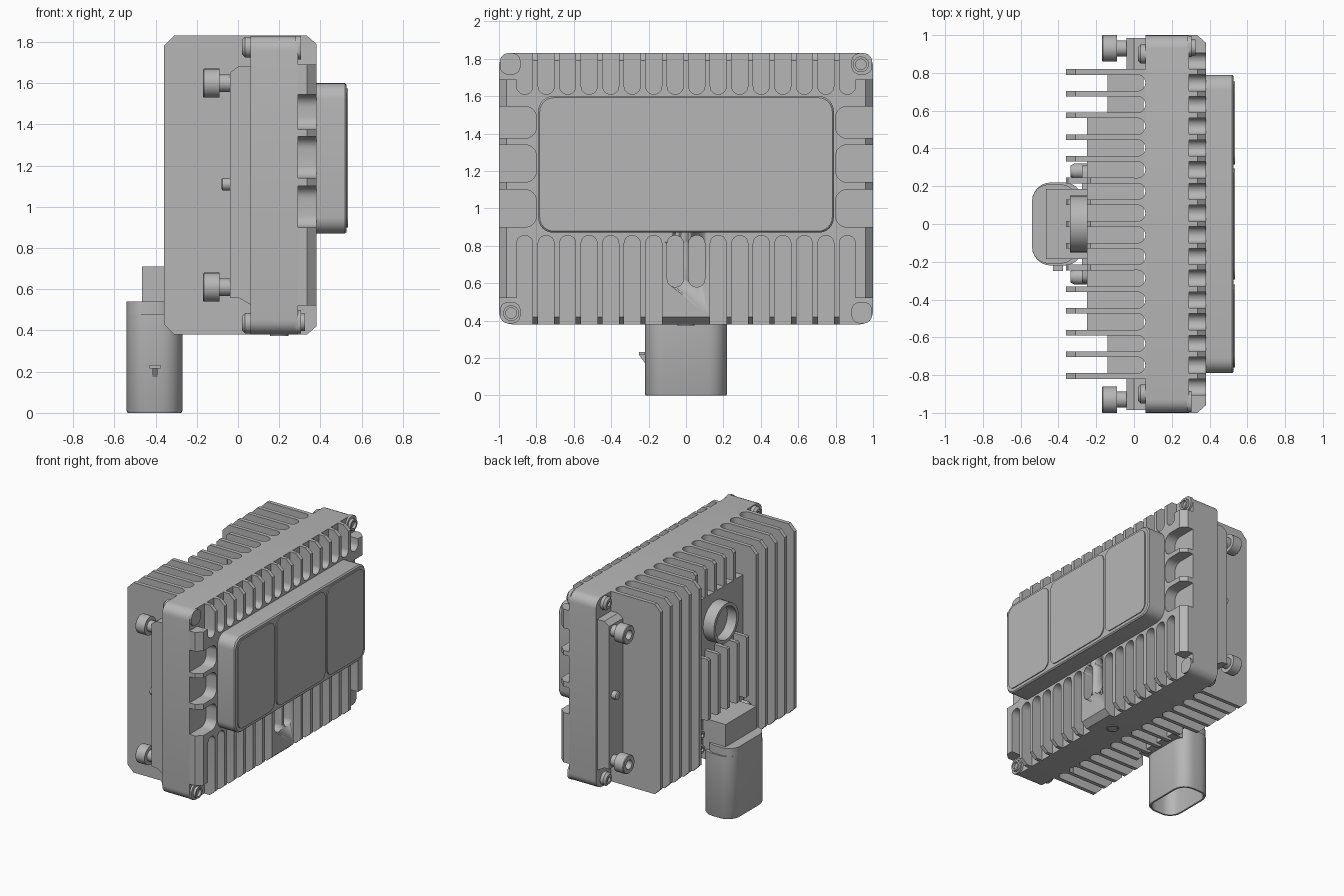
import bpy, bmesh
from math import cos, sin, pi, radians
from mathutils import Vector

if "Cube" in bpy.data.objects:
    bpy.data.objects.remove(bpy.data.objects["Cube"], do_unlink=True)

grey = bpy.data.materials.new("housing_grey")
grey.use_nodes = True
COLOUR = (0.47, 0.47, 0.47, 1)
grey.diffuse_color = COLOUR
grey.node_tree.nodes["Principled BSDF"].inputs["Base Color"].default_value = COLOUR


def place(axis, u, v, p):
    return {"x": (p, u, v), "y": (u, p, v), "z": (u, v, p)}[axis]


def loft(name, axis, loops):
    """Skin a list of (outline, position along axis) and cap both ends."""
    bm = bmesh.new()
    rings = [[bm.verts.new(place(axis, u, v, p)) for u, v in pts] for pts, p in loops]
    n = len(rings[0])
    for a, b in zip(rings, rings[1:]):
        for i in range(n):
            j = (i + 1) % n
            bm.faces.new((a[i], a[j], b[j], b[i]))
    bm.faces.new(rings[0])
    bm.faces.new(rings[-1])
    bmesh.ops.recalc_face_normals(bm, faces=bm.faces)
    mesh = bpy.data.meshes.new(name)
    bm.to_mesh(mesh)
    bm.free()
    mesh.materials.append(grey)
    ob = bpy.data.objects.new(name, mesh)
    bpy.context.collection.objects.link(ob)
    bpy.ops.object.select_all(action="DESELECT")
    ob.select_set(True)
    bpy.context.view_layer.objects.active = ob
    bpy.ops.object.shade_smooth_by_angle(angle=radians(32))
    return ob


def prism(name, axis, pts, a, b):
    return loft(name, axis, [(pts, a), (pts, b)])


def arc(c, d0, d1, r, steps=6):
    return [c + (d0 * cos(t) + d1 * sin(t)) * r
            for t in (pi / 2 * i / steps for i in range(steps + 1))]


def rrect(u0, u1, v0, v1, r):
    X, Y = Vector((1, 0)), Vector((0, 1))
    return (arc(Vector((u1 - r, v1 - r)), X, Y, r) + arc(Vector((u0 + r, v1 - r)), Y, -X, r)
            + arc(Vector((u0 + r, v0 + r)), -X, -Y, r) + arc(Vector((u1 - r, v0 + r)), -Y, X, r))


def rect(u0, u1, v0, v1):
    return [(u0, v0), (u1, v0), (u1, v1), (u0, v1)]


def turned(name, axis, u, v, profile, sides=32):
    circle = [(cos(2 * pi * i / sides), sin(2 * pi * i / sides)) for i in range(sides)]
    return loft(name, axis, [([(u + c * r, v + s * r) for c, s in circle], p) for r, p in profile])


def notch(mid, along, inward, half, depth, r):
    """Round-ended slot cut into an outline, walked in the 'along' direction."""
    mid, along, inward = Vector(mid), Vector(along), Vector(inward)
    base = mid + inward * (depth - r)
    side = along * (half - r)
    return ([mid - along * half] + arc(base - side, -along, inward, r)
            + arc(base + side, inward, along, r) + [mid + along * half])


PITCH, BOT, TOP = 0.115, 0.38, 1.83
RIGHT, UP = Vector((1, 0)), Vector((0, 1))
slots = [(k + 0.5) * PITCH for k in range(-8, 8)]

# Main slab
prism("main_slab", "x", rrect(-1, 1, BOT, TOP, 0.07), 0.06, 0.29)

# Front finned layer: one outline with notches along all four sides
outline = [Vector((-1, BOT))]
for y in slots:
    if abs(y) > PITCH:
        outline += notch((y, BOT), RIGHT, UP, 0.043, 0.475, 0.042)
outline.append(Vector((1, BOT)))
side_slots = [(1.0, 0.1), (1.24, 0.1), (1.46, 0.085)]
for z, half in side_slots:
    outline += notch((1, z), UP, -RIGHT, half, 0.2, 0.06)
outline.append(Vector((1, TOP)))
for y in reversed(slots):
    outline += notch((y, TOP), -RIGHT, -UP, 0.043, 0.22, 0.042)
outline.append(Vector((-1, TOP)))
for z, half in reversed(side_slots):
    outline += notch((-1, z), -UP, RIGHT, half, 0.2, 0.06)
# corner recesses, then chamfered fin ends
outline = [(y, min(max(z, 0.52), 1.69) if abs(y) > 0.9 else z) for y, z in outline]
C = 0.04
chamfered = [(min(max(y, C - 1), 1 - C), min(max(z, BOT + C), TOP - C)) for y, z in outline]
front_fins = loft("front_fins", "x", [(outline, 0.285), (outline, 0.335), (chamfered, 0.38)])

# Two closed slots low in the middle
for y in (-PITCH / 2, PITCH / 2):
    cutter = prism("slot_cutter", "x", rrect(y - 0.043, y + 0.043, 0.58, 0.855, 0.042), 0.2, 0.5)
    cutter.hide_render = True
    mod = front_fins.modifiers.new("slot", "BOOLEAN")
    mod.operation, mod.object, mod.solver = "DIFFERENCE", cutter, "EXACT"
    bpy.context.view_layer.objects.active = front_fins
    bpy.ops.object.modifier_apply(modifier=mod.name)
    bpy.data.objects.remove(cutter, do_unlink=True)

# Corner pads, with screw sockets on two opposite corners
for sy in (-1, 1):
    for z0, z1 in ((BOT, 0.5), (1.71, TOP)):
        y0, y1 = sorted((sy * 0.885, sy * 0.995))
        prism("corner_pad", "x", rrect(y0, y1, z0 + 0.005, z1, 0.045), 0.28, 0.305)
    z = 1.77 if sy > 0 else 0.44
    turned("corner_socket", "x", sy * 0.935, z,
           [(0.042, 0.28), (0.042, 0.325), (0.028, 0.325), (0.028, 0.295)])

# Raised front cover with three window plates
cover = rrect(-0.79, 0.79, 0.87, 1.6, 0.08)
cover_face = rrect(-0.782, 0.782, 0.878, 1.592, 0.075)
loft("front_cover", "x", [(cover, 0.37), (cover, 0.518), (cover_face, 0.527)])
for y0, y1 in ((-0.76, -0.32), (-0.295, 0.295), (0.315, 0.755)):
    prism("window_plate", "x", rrect(y0, y1, 0.9, 1.575, 0.06), 0.525, 0.534)

# Rear cooling base with round-bottomed channels
comb = [Vector((0.07, -0.82)), Vector((-0.04, -0.82))]
for y in slots[1:-1]:
    comb += notch((-0.04, y), UP, RIGHT, 0.043, 0.1, 0.042)
comb += [Vector((-0.04, 0.82)), Vector((0.07, 0.82))]
prism("rear_channel_base", "z", comb, BOT, TOP)


def fin(name, y, x, z0, z1, c):
    prism(name, "y", [(0, z0), (x + c, z0), (x, z0 + c), (x, z1 - c), (x + c, z1), (0, z1)],
          y - 0.015, y + 0.015)


# Rear fins: tall outside, shallow around the vent, short ones below it
for k in range(-7, 8):
    if abs(k) > 2:
        fin("rear_fin", k * PITCH, -0.36, BOT, TOP, 0.05)
    else:
        fin("shallow_fin", k * PITCH, -0.25, BOT, TOP, 0.02)
        fin("short_fin", k * PITCH, -0.36, 0.73, 1.2, 0.01)
prism("centre_infill", "x", rect(-0.58, 0.58, 0.6, 1.6), -0.25, 0.05)
prism("outer_infill", "x", rect(-0.81, 0.81, 0.75, 1.45), -0.14, 0.05)

# Round vent on the back
turned("vent_ring", "x", 0, 1.38,
       [(0.15, -0.2), (0.15, -0.34), (0.125, -0.34), (0.125, -0.262)], 40)

# Side flanges with mounting bolts, pegs and corner screws
for sy in (-1, 1):
    y0, y1 = sorted((sy * 0.8, sy * 0.985))
    prism("side_flange", "y", [(0.07, 0.52), (0.0, 0.56), (-0.04, 0.56),
                               (-0.04, 1.65), (0.0, 1.68), (0.07, 1.68)], y0, y1)
    for z in (0.61, 1.6):
        turned("mounting_bolt", "x", sy * 0.93, z,
               [(0.042, -0.03), (0.042, -0.09), (0.07, -0.09), (0.07, -0.165), (0.065, -0.17),
                (0.035, -0.17), (0.035, -0.12)])
    turned("locating_peg", "x", sy * 0.93, 1.11, [(0.03, -0.03), (0.03, -0.075), (0.022, -0.08)])
    for z in (0.435, 1.775):
        turned("corner_screw", "x", sy * 0.9, z,
               [(0.05, 0.07), (0.05, 0.035), (0.035, 0.02), (0.018, 0.02), (0.018, 0.035)])

# Drain ring underneath
turned("drain_ring", "z", 0.2, 0,
       [(0.045, 0.4), (0.045, 0.374), (0.035, 0.374), (0.035, 0.39)])

# Hollow plug socket hanging below the back
outer = rrect(-0.54, -0.27, -0.22, 0.22, 0.1)
inner = rrect(-0.522, -0.288, -0.202, 0.202, 0.085)
loft("plug_shell", "z", [(outer, 0.48), (outer, 0.01), (rrect(-0.535, -0.275, -0.215, 0.215, 0.097), 0),
                         (inner, 0), (inner, 0.32)])
prism("plug_shoulder", "z", rrect(-0.54, -0.3, -0.21, 0.21, 0.09), 0.47, 0.54)
prism("plug_neck", "z", rect(-0.465, -0.2, -0.185, 0.185), 0.4, 0.71)
prism("plug_flange", "x", rrect(-0.31, 0.31, 0.45, 0.7, 0.04), -0.275, -0.2)
prism("plug_clip", "x", [(-0.21, 0.23), (-0.25, 0.23), (-0.25, 0.215), (-0.21, 0.16)], -0.415, -0.39)
prism("plug_clip_head", "x", rect(-0.25, -0.21, 0.215, 0.232), -0.43, -0.375)
for y in (-0.28, 0.28):
    for z in (0.52, 0.63):
        turned("plug_screw", "x", y, z, [(0.04, -0.2), (0.04, -0.315), (0.03, -0.335),
                                         (0.015, -0.335), (0.015, -0.32)], 20)
